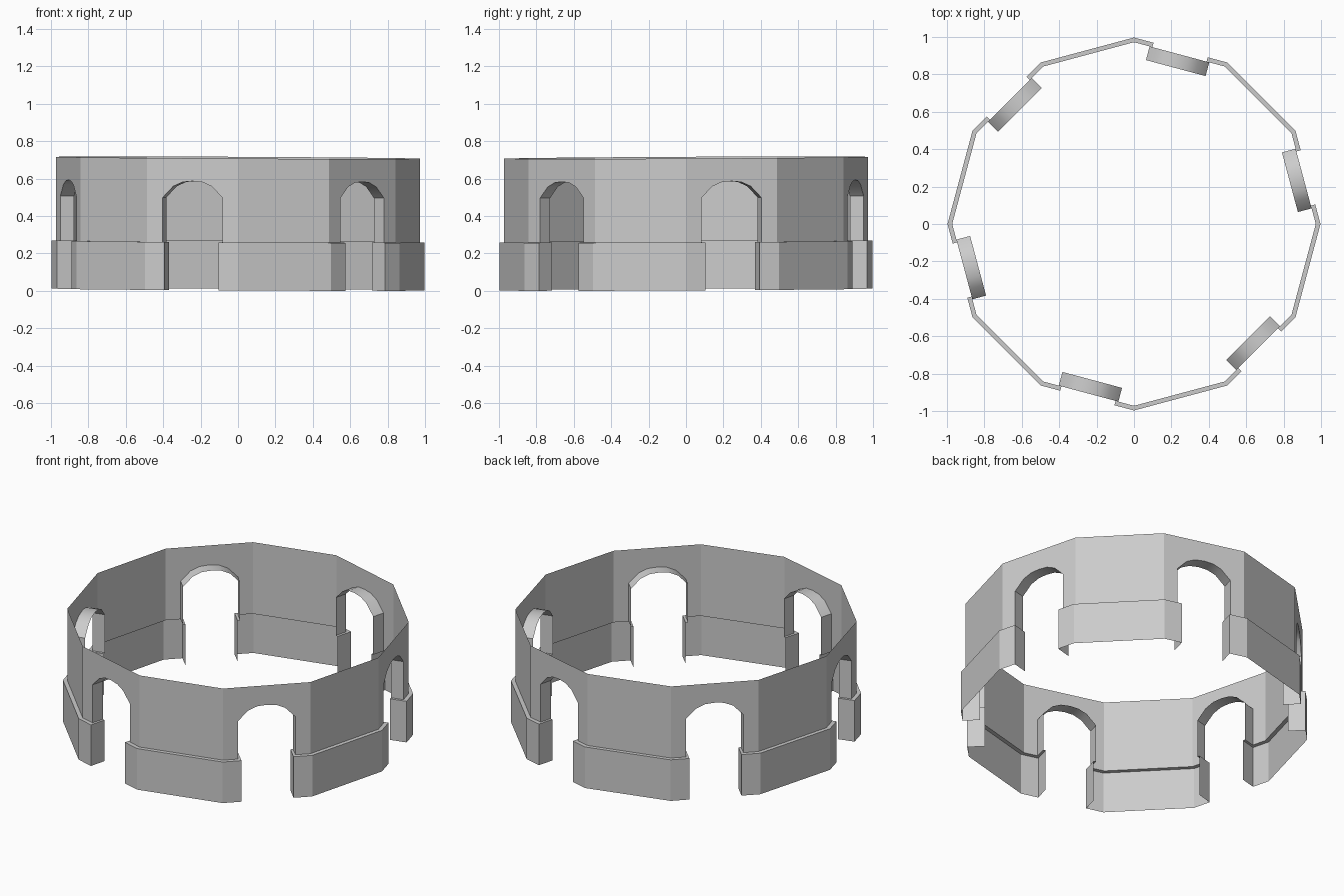
import bpy, bmesh
from math import sin, cos, radians

cube = bpy.data.objects.get("Cube")
if cube:
    bpy.data.objects.remove(cube)

# Main dimensions
HALF = radians(15)
R_WALL, R_BASE = 0.972, 0.997
D_WALL, D_BASE, D_IN = R_WALL * cos(HALF), R_BASE * cos(HALF), 0.863
H_WALL, H_BASE = R_WALL * sin(HALF), R_BASE * sin(HALF)
ARCH, GATE = 0.165, 0.15
LEDGE, TOP = 0.257, 0.705
CROWN = [(0.165, 0.495), (0.107, 0.555), (0.055, 0.578), (0, 0.583)]

stone = bpy.data.materials.new("pale_grey_stone")
stone.use_nodes = True
grey = (0.6, 0.6, 0.6, 1)
stone.diffuse_color = grey
stone.node_tree.nodes["Principled BSDF"].inputs["Base Color"].default_value = grey


def place(angle, t, d, z):
    """Point on a side: t along it, d out from the centre, on gently sloping ground."""
    a = radians(angle)
    x, y = d * cos(a) - t * sin(a), d * sin(a) + t * cos(a)
    return x, y, z + 0.007 - 0.005 * x + 0.005 * y


def part(name, arched, plain):
    """Ring part from local faces, repeated on six arched and six plain sides."""
    bm = bmesh.new()
    for k in range(6):
        for angle, faces in ((15 + 60 * k, arched), (45 + 60 * k, plain)):
            for face in faces:
                bm.faces.new([bm.verts.new(place(angle, *p)) for p in face])
    bmesh.ops.remove_doubles(bm, verts=bm.verts, dist=0.0005)
    mesh = bpy.data.meshes.new(name)
    bm.to_mesh(mesh)
    bm.free()
    mesh.materials.append(stone)
    obj = bpy.data.objects.new(name, mesh)
    bpy.context.collection.objects.link(obj)
    bpy.ops.object.select_all(action="DESELECT")
    obj.select_set(True)
    bpy.context.view_layer.objects.active = obj
    bpy.ops.object.shade_smooth_by_angle(angle=radians(27))


def upright(t0, t1, d, z0, z1):
    return [(t0, d, z0), (t1, d, z0), (t1, d, z1), (t0, d, z1)]


def both(faces):
    """Mirror faces across the middle of a side."""
    return faces + [[(-t, d, z) for t, d, z in reversed(f)] for f in faces]


# Arch outline from left foot over the crown to right foot
outline = [(-ARCH, LEDGE)] + [(-t, z) for t, z in CROWN]
outline += [(t, z) for t, z in reversed(CROWN[:-1])] + [(ARCH, LEDGE)]

# Upper wall
panel = [(-H_WALL, LEDGE)] + outline + [(H_WALL, LEDGE), (H_WALL, TOP), (-H_WALL, TOP)]
part("upper_wall", [[(t, D_WALL, z) for t, z in panel]],
     [upright(-H_WALL, H_WALL, D_WALL, LEDGE, TOP)])

# Inward-running arch linings
lining = [[(a, D_WALL, za), (b, D_WALL, zb), (b, D_IN, zb), (a, D_IN, za)]
          for (a, za), (b, zb) in zip(outline, outline[1:])]
part("arch_lining", lining, [])

# Base skirt with gate jambs
skirt = upright(GATE, H_BASE, D_BASE, 0, LEDGE)
jamb = [(GATE, D_BASE, 0), (GATE, D_BASE, LEDGE), (GATE, D_IN, LEDGE), (GATE, D_IN, 0)]
part("base_skirt", both([skirt, jamb]), [upright(-H_BASE, H_BASE, D_BASE, 0, LEDGE)])

# Ledge on top of the skirt, with caps over the jambs
rim = [(GATE, D_BASE, LEDGE), (H_BASE, D_BASE, LEDGE),
       (H_WALL, D_WALL, LEDGE), (GATE, D_WALL, LEDGE)]
cap = [(GATE, D_WALL, LEDGE), (ARCH, D_WALL, LEDGE),
       (ARCH, D_IN, LEDGE), (GATE, D_IN, LEDGE)]
straight = [(-H_BASE, D_BASE, LEDGE), (H_BASE, D_BASE, LEDGE),
            (H_WALL, D_WALL, LEDGE), (-H_WALL, D_WALL, LEDGE)]
# Faces run clockwise seen from above, so reverse them to point upward
part("base_ledge", both([rim[::-1], cap[::-1]]), [straight[::-1]])
